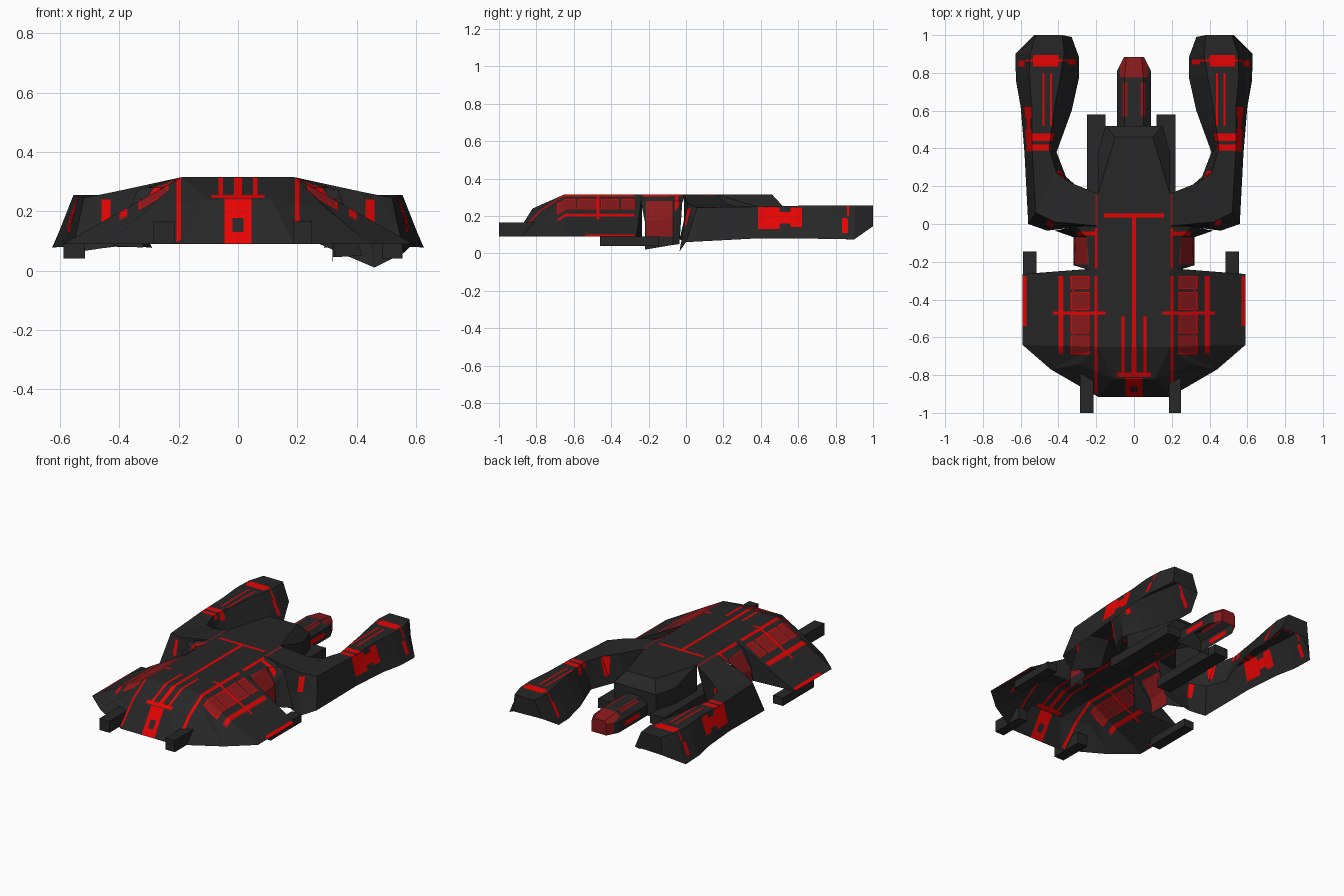
import bpy, bmesh
from mathutils import Vector

if "Cube" in bpy.data.objects:
    bpy.data.objects.remove(bpy.data.objects["Cube"])


def material(name, rgb):
    m = bpy.data.materials.new(name)
    m.diffuse_color = (*rgb, 1)
    m.use_nodes = True
    m.node_tree.nodes["Principled BSDF"].inputs["Base Color"].default_value = m.diffuse_color
    return m


MATS = [material("charcoal", (0.02, 0.02, 0.02)),
        material("bright red", (0.8, 0.001, 0.001)),
        material("dark red", (0.25, 0.01, 0.011))]
DARK, RED, DEEP = 0, 1, 2


def overlaps(f, lo, hi):
    return all(max(v.co[i] for v in f.verts) > lo[i] - 1e-5 and
               min(v.co[i] for v in f.verts) < hi[i] + 1e-5 for i in range(3))


def paint(bm, x, y, z=(0, 1), mat=RED):
    """Cut the shell along a box and colour the faces inside it."""
    lo, hi = Vector((x[0], y[0], z[0])), Vector((x[1], y[1], z[1]))
    for i in range(3):
        n = Vector((0, 0, 0))
        n[i] = 1
        for p in (lo, hi):
            fs = [f for f in bm.faces if overlaps(f, lo, hi)]
            geom = set(fs)
            for f in fs:
                geom.update(f.edges)
                geom.update(f.verts)
            bmesh.ops.bisect_plane(bm, geom=list(geom), plane_co=p, plane_no=n, dist=1e-5)
    for f in bm.faces:
        c = f.calc_center_median()
        if all(lo[i] - 1e-5 < c[i] < hi[i] + 1e-5 for i in range(3)):
            f.material_index = mat


def shell(faces):
    """Open shell from polygons given as point tuples."""
    bm = bmesh.new()
    for pts in faces:
        bm.faces.new([bm.verts.new(p) for p in pts])
    bmesh.ops.remove_doubles(bm, verts=bm.verts, dist=1e-4)
    return bm


def strips(stations, cap=True):
    """Polygons joining neighbouring cross-sections."""
    out = []
    for a, b in zip(stations, stations[1:]):
        out += [(a[i], a[i + 1], b[i + 1], b[i]) for i in range(len(a) - 1)]
    if cap:
        out.append(stations[-1])
    return out


def finish(bm, name, sign=1, mirror=False):
    for v in bm.verts:
        v.co.x *= sign
    bmesh.ops.recalc_face_normals(bm, faces=bm.faces)
    if sum(f.normal.z * f.calc_area() for f in bm.faces) < 0:
        bmesh.ops.reverse_faces(bm, faces=bm.faces)
    me = bpy.data.meshes.new(name)
    bm.to_mesh(me)
    bm.free()
    ob = bpy.data.objects.new(name, me)
    bpy.context.collection.objects.link(ob)
    for m in MATS:
        me.materials.append(m)
    if mirror:
        ob.modifiers.new("mirror", 'MIRROR').use_axis = (True, False, False)
    return ob


def box(name, x, y, z):
    bm = bmesh.new()
    bmesh.ops.create_cube(bm, size=1)
    for v in bm.verts:
        v.co = [(r[0] + r[1]) / 2 + c * (r[1] - r[0]) for r, c in zip((x, y, z), v.co)]
    finish(bm, name)


# main hull: nose facets, straight sloping wing and rear wall (right half, mirrored)
B0, B1, B2 = (0, -.915, .09), (.19, -.915, .09), (.44, -.77, .09)
B3, B4, B5 = (.59, -.64, .09), (.59, -.265, .09), (.2, -.235, .09)
M0, M1, M2 = (0, -.82, .24), (.11, -.82, .24), (.29, -.74, .215)
T0, T1, T4 = (0, -.65, .315), (.19, -.65, .315), (.19, -.235, .315)
bm = shell([(B0, B1, M1, M0), (B1, B2, M2, M1), (M0, M1, T1, T0), (M1, M2, T1),
            (M2, B2, T1), (B2, B3, T1), (B3, B4, T1), (B4, T4, T1), (B4, B5, T4)])
for y0, y1 in ((-.69, -.59), (-.58, -.475), (-.455, -.36), (-.345, -.275)):
    paint(bm, (.235, .335), (y0, y1))
    paint(bm, (.242, .329), (y0 + .006, y1 - .006), mat=DEEP)
paint(bm, (.315, .329), (-.66, -.3), mat=DEEP)
paint(bm, (.372, .402), (-.69, -.275), (.17, 1), DEEP)
paint(bm, (.376, .396), (-.68, -.275), (.17, 1))
paint(bm, (.19, .43), (-.478, -.462))
paint(bm, (.192, .208), (-.9, -.275))
paint(bm, (.57, .6), (-.54, -.275), (.085, .11))
paint(bm, (0, .045), (-.92, -.815), (.08, .25))
paint(bm, (0, .018), (-.89, -.86), (.13, .18), DARK)
paint(bm, (0, .09), (-.81, -.785))
paint(bm, (0, .013), (-.785, -.65))
paint(bm, (.05, .065), (-.785, -.65))
finish(bm, "hull", mirror=True)

# flat top deck with its tapered rear block
D0, D1, D2, D3 = (.19, .16, .315), (.1, .46, .315), (0, .46, .315), (0, .52, .25)
E1, E2 = (.19, .38, .25), (.15, .52, .25)
F0, F1, F2, F3 = (.19, .16, .1), (.19, .38, .1), (.15, .52, .1), (0, .52, .1)
bm = shell([(T0, T1, T4, D0, D1, D2), (D0, E1, D1), (D1, E1, E2), (D2, D1, E2, D3),
            (D0, F0, F1, E1), (E1, F1, F2, E2), (E2, F2, F3, D3)])
paint(bm, (0, .01), (-.65, .035), (.3, .33))
paint(bm, (0, .16), (.035, .055), (.3, .33))
paint(bm, (.05, .065), (-.65, -.49), (.3, .33))
paint(bm, (.15, .19), (-.478, -.462), (.3, .33))
finish(bm, "deck", mirror=True)

# necks, swept arms and rear pods; the right side hangs lower
for side, sign, dip in (("right", 1, 0), ("left", -1, .065)):
    bm = shell(strips([
        [(.19, -.245, .315), (.25, -.24, .27), (.315, -.22, .17), (.32, -.22, .02 + dip)],
        [(.19, -.07, .315), (.25, -.07, .28), (.31, -.07, .19), (.32, -.07, .045 + dip / 2)],
        [(.19, -.01, .315), (.26, -.01, .295), (.34, -.02, .27), (.42, -.035, .05 + dip / 2)],
    ], cap=False))
    paint(bm, (.225, .33), (-.215, -.07), (.09, .28), DEEP)
    paint(bm, (.192, .206), (-.24, -.02), (.25, 1))
    paint(bm, (.2, .3), (-.06, -.04), (.2, 1))
    finish(bm, side + "_neck", sign)

    bm = shell(strips([
        [(.25, -.01, .1), (.19, -.01, .315), (.19, .16, .315), (.26, .165, .1)],
        [(.46, -.035, .01 + dip), (.42, .01, .265), (.34, .22, .265), (.28, .18, .1)],
        [(.56, 0, .06), (.52, .06, .245), (.41, .27, .25), (.36, .25, .08)],
        [(.58, .38, .08), (.54, .4, .25), (.45, .4, .25), (.41, .38, .08)],
        [(.60, .62, .08), (.54, .62, .255), (.42, .62, .255), (.33, .6, .08)],
        [(.625, .76, .077), (.555, .78, .255), (.39, .78, .255), (.29, .78, .077)],
        [(.628, .9, .075), (.55, .9, .255), (.37, .9, .255), (.29, .88, .075)],
        [(.53, 1, .145), (.52, 1, .255), (.38, 1, .255), (.33, .99, .145)],
    ]))
    paint(bm, (.40, .535), (.835, .895), (.24, 1))
    paint(bm, (.30, .6), (.86, .872), (.2, 1))
    paint(bm, (.58, .64), (.835, .865), (.11, .19))
    paint(bm, (.28, .35), (.845, .87), (.11, .2))
    for x in (.435, .475):
        paint(bm, (x, x + .01), (.52, .8), (.24, 1))
    paint(bm, (.43, .55), (.39, .42), (.22, 1))
    paint(bm, (.41, .55), (.44, .478), (.2, 1))
    paint(bm, (.52, .64), (.385, .5), (.13, .245))
    paint(bm, (.52, .64), (.5, .56), (.16, .22))
    paint(bm, (.52, .64), (.56, .62), (.14, .245))
    paint(bm, (.37, .41), (.2, .28), (.13, .25))
    paint(bm, (.192, .205), (-.01, .16), (.2, 1), DEEP)
    paint(bm, (.43, .46), (-.03, .03), (.15, .24))
    finish(bm, side + "_arm_and_pod", sign)

# tail boom with a dark red tip
tail = [
    [(0, .5, .21), (.05, .5, .21), (.09, .5, .17), (.09, .5, .1)],
    [(0, .77, .21), (.05, .77, .21), (.09, .81, .17), (.09, .81, .1)],
    [(0, .885, .19), (.04, .885, .19), (.052, .885, .17), (.052, .885, .1)],
]
bm = shell(strips(tail, cap=False) + [tail[-1] + [(0, .885, .1)]])
paint(bm, (0, .075), (.775, .9), mat=DEEP)
paint(bm, (.035, .062), (.57, .75), mat=DEEP)
paint(bm, (.08, .1), (.6, .75), (.12, .15))
finish(bm, "tail_boom", mirror=True)

# gun barrels and skids
box("left_nose_gun", (-.285, -.215), (-1, -.78), (.09, .165))
box("right_nose_gun", (.185, .25), (-1, -.78), (.09, .165))
box("left_side_gun", (-.588, -.517), (-.46, -.145), (.04, .09))
box("right_side_gun", (.485, .555), (-.46, -.145), (.04, .09))
box("left_rear_skid", (-.25, -.15), (.04, .58), (.09, .15))
box("right_rear_skid", (.12, .22), (.04, .58), (.09, .15))
